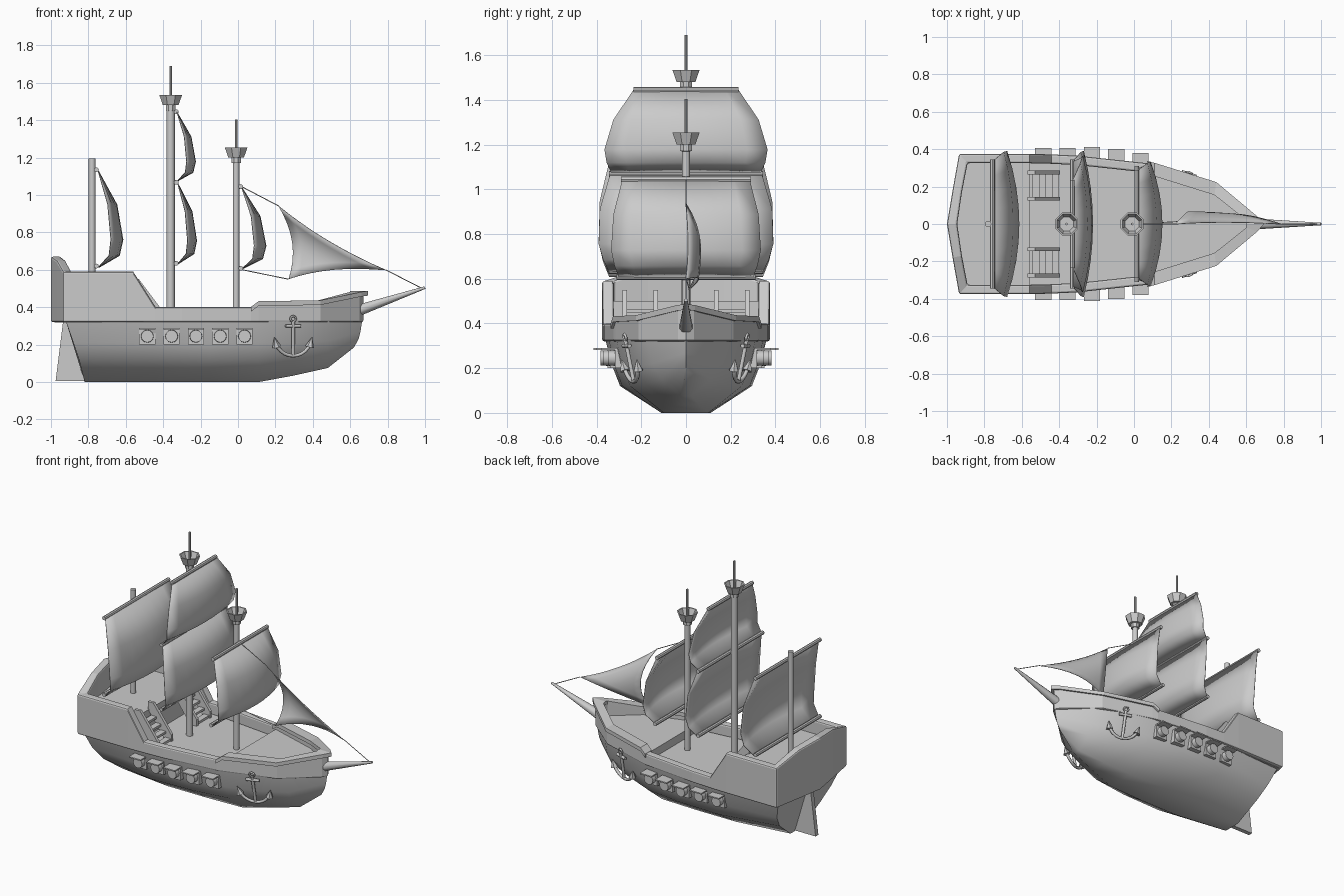
import bpy, bmesh, math
from mathutils import Vector

if "Cube" in bpy.data.objects:
    bpy.data.objects.remove(bpy.data.objects["Cube"])

# ---------- helpers ----------
def finish(name, bm, angle=None):
    bmesh.ops.remove_doubles(bm, verts=bm.verts, dist=0.0005)
    bmesh.ops.recalc_face_normals(bm, faces=bm.faces)
    me = bpy.data.meshes.new(name)
    bm.to_mesh(me)
    bm.free()
    ob = bpy.data.objects.new(name, me)
    bpy.context.collection.objects.link(ob)
    if angle:
        bpy.ops.object.select_all(action='DESELECT')
        ob.select_set(True)
        bpy.context.view_layer.objects.active = ob
        bpy.ops.object.shade_smooth_by_angle(angle=math.radians(angle))
    return ob

def grid(name, rows, angle=None, close_u=False, caps=False, close_v=False):
    """Skin a list of equal-length point rows."""
    bm = bmesh.new()
    vs = [[bm.verts.new(p) for p in r] for r in rows]
    n, m = len(rows), len(rows[0])
    for i in range(n if close_v else n - 1):
        for j in range(m if close_u else m - 1):
            a, b = vs[i], vs[(i + 1) % n]
            k = (j + 1) % m
            bm.faces.new((a[j], a[k], b[k], b[j]))
    if caps:
        bm.faces.new(vs[0])
        bm.faces.new(vs[-1])
    return finish(name, bm, angle)

def prism(name, pts, d0, d1, axis='y'):
    """Extrude an xz outline along y, or an xy outline along z."""
    f = (lambda p, d: (p[0], d, p[1])) if axis == 'y' else (lambda p, d: (p[0], p[1], d))
    return grid(name, [[f(p, d0) for p in pts], [f(p, d1) for p in pts]], close_u=True, caps=True)

def box(name, x0, x1, y0, y1, z0, z1):
    return prism(name, [(x0, z0), (x1, z0), (x1, z1), (x0, z1)], y0, y1)

def tube(name, p, q, r1, r2=None, n=10):
    p, q = Vector(p), Vector(q)
    r2 = r1 if r2 is None else r2
    rot = Vector((0, 0, 1)).rotation_difference(q - p)
    ring = [Vector((math.cos(2 * math.pi * i / n), math.sin(2 * math.pi * i / n), 0)) for i in range(n)]
    return grid(name, [[c + rot @ (v * r) for v in ring] for c, r in ((p, r1), (q, r2))],
                40, close_u=True, caps=True)

# ---------- hull: stations of (x, half width, z) from keel to wale ----------
stations = [
    [(-.82, .06, 0), (-.85, .22, .12), (-.88, .29, .21), (-.92, .335, .325)],
    [(-.45, .11, 0), (-.45, .295, .12), (-.45, .33, .21), (-.45, .36, .325)],
    [(-.15, .11, 0), (-.15, .285, .12), (-.15, .32, .21), (-.15, .345, .325)],
    [(.11, .10, 0), (.11, .25, .12), (.11, .285, .21), (.11, .31, .325)],
    [(.30, .06, .035), (.30, .18, .13), (.30, .225, .21), (.30, .255, .325)],
    [(.48, .025, .075), (.48, .11, .15), (.48, .15, .22), (.48, .175, .325)],
    [(.62, 0, .185), (.645, 0, .23), (.655, 0, .27), (.665, 0, .335)],
]
grid("hull", [s[::-1] + [(x, -y, z) for x, y, z in s] for s in stations], 45, caps=True)

# ---------- bulwark: outer x, y / inner x, y / top z ----------
half = [(-1, 0, -.945, 0, .67), (-.97, .18, -.92, .17, .65), (-.935, .375, -.89, .325, .59),
        (-.56, .375, -.56, .325, .59), (-.44, .372, -.44, .322, .40), (-.3, .365, -.3, .315, .40),
        (.07, .325, .07, .275, .40), (.11, .315, .11, .265, .43), (.44, .212, .43, .165, .435),
        (.65, .035, .60, .025, .478), (.67, 0, .61, 0, .48)]

def both(seq):
    m = [(a, -b, c, -d, z) for a, b, c, d, z in seq if abs(b) > .001]
    return seq + m[::-1]

wall = grid("bulwark", [[(a, b, .32), (a, b, z), (c, d, z), (c, d, .32)] for a, b, c, d, z in both(half)],
            close_u=True, close_v=True)
bev = wall.modifiers.new("round", 'BEVEL')
bev.width, bev.segments, bev.limit_method, bev.angle_limit = .01, 2, 'ANGLE', math.radians(60)

# overhanging fore rail, port to starboard round the bow
fore = [(.07, .337, .07, .265, .402), (.11, .327, .11, .255, .432), (.44, .224, .43, .155, .437),
        (.66, .04, .60, .02, .482), (.695, 0, .60, 0, .487)]
rail = fore + [(a, -b, c, -d, z) for a, b, c, d, z in fore[-2::-1]]
grid("fore_rail", [[(a, b, z - .025), (a, b, z), (c, d, z), (c, d, z - .025)] for a, b, c, d, z in rail],
     close_u=True, caps=True)

# ---------- decks ----------
def deck(name, pts, z0, z1):
    prism(name, pts + [(x, -y) for x, y in pts[::-1]], z0, z1, 'z')

deck("main_deck", [(-.98, .02), (-.92, .35), (-.45, .35), (-.15, .335), (.11, .29), (.44, .185), (.63, .02)], .318, .326)
deck("quarter_deck", [(-.96, .02), (-.91, .34), (-.56, .34)], .32, .5)
deck("fore_deck", [(.09, .285), (.44, .18), (.62, .02)], .32, .38)

# ---------- stairs ----------
for s in (1, -1):
    for y in (.135, .275):
        prism("stair_stringer", [(-.57, .5), (-.57, .55), (-.53, .55), (-.395, .37), (-.395, .32), (-.44, .32)],
              s * y - .01, s * y + .01)
    for i in range(4):
        x = -.545 + .035 * i
        box("stair_tread", x, x + .04, s * .205 - .07, s * .205 + .07, .45 - .04 * i, .465 - .04 * i)

# ---------- rudder and bowsprit ----------
prism("rudder", [(-.975, .005), (-.82, .005), (-.91, .325), (-.935, .325)], -.015, .015)
tube("bowsprit", (.62, 0, .375), (1, 0, .505), .032, .007)

# ---------- gun ports ----------
for s in (1, -1):
    for x, w in ((-.485, 0), (-.355, .002), (-.225, .008), (-.095, -.003), (.035, -.025)):
        w += .405
        box("port_frame", x - .043, x + .043, s * (w - .13), s * (w - .062), .2, .288)
        tube("cannon", (x, s * (w - .12), .245), (x, s * (w - .03), .245), .037, .033, 12)
        box("port_lid", x - .043, x + .043, s * (w - .08), s * w, .282, .29)

# ---------- anchors ----------
for s in (1, -1):
    def on_hull(u, z):
        return Vector((.295 + u, s * (.25 - u * .34 + (z - .22) * .2), z))
    cu = bpy.data.curves.new("anchor", 'CURVE')
    cu.dimensions, cu.bevel_depth, cu.bevel_resolution = '3D', .01, 1
    cu.use_fill_caps = True
    arc = [(.095 * math.cos(a), .235 + .095 * math.sin(a))
           for a in [math.radians(200 + 14 * i) for i in range(11)]]
    eye = [(.015 * math.cos(i * math.pi / 4), .338 + .015 * math.sin(i * math.pi / 4)) for i in range(8)]
    for pts, cyc in ((arc, False), (eye, True), ([(0, .135), (0, .325)], False), ([(-.04, .3), (.04, .3)], False)):
        sp = cu.splines.new('POLY')
        sp.points.add(len(pts) - 1)
        sp.use_cyclic_u = cyc
        for p, q in zip(sp.points, pts):
            p.co = (*on_hull(*q), 1)
            p.radius = .6 if cyc else 1
    bpy.context.collection.objects.link(bpy.data.objects.new("anchor", cu))
    for k in (1, -1):
        tube("anchor_fluke", on_hull(k * .088, .188), on_hull(k * .1, .238), .024, .002, 6)

# ---------- masts with crow's nests ----------
def nest(x, z):
    prof = [(.02, -.03), (.028, -.028), (.028, 0), (.045, 0), (.066, .055), (.057, .055), (.04, .012), (.005, .012)]
    grid("crows_nest", [[(x + r * math.cos(a), r * math.sin(a), z + h) for r, h in prof]
                        for a in [math.pi / 8 + i * math.pi / 4 for i in range(8)]], close_v=True)

for x, z0, z1, r, top in ((-.78, .48, 1.195, .018, 0), (-.36, .32, 1.48, .022, 1.69), (-.01, .32, 1.2, .018, 1.405)):
    tube("mast", (x, 0, z0), (x, 0, z1), r)
    if top:
        nest(x, z1)
        tube("mast_pole", (x, 0, z1), (x, 0, top), .007, n=8)

# ---------- yards and square sails ----------
for x, z, w in ((-.757, 1.135, .345), (-.757, .62, .345), (-.33, 1.445, .235), (-.33, 1.068, .345),
                (-.33, .635, .345), (.015, 1.045, .29), (.015, .608, .31)):
    tube("yard", (x, -w, z), (x, w, z), .013, n=8)
    tube("yard_clamp", (x - .03, 0, z), (x, 0, z), .012, n=8)

def sail(x, zt, zb, widths, bulge):
    rows = []
    for t, b, w in zip((0, .36, .72, .88, 1), (0, .76, 1, .86, .06), widths):
        us = [-1 + i / 4 for i in range(9)]
        rows.append([(x + bulge * b * (.52 + .48 * (1 - u * u)), w * u, zt + (zb - zt) * t) for u in us])
    ob = grid("square_sail", rows, 50)
    ob.modifiers.new("cloth", 'SOLIDIFY').thickness = .004

wide = (.34, .385, .39, .37, .345)
sail(-.752, 1.135, .615, wide, .135)
sail(-.325, 1.065, .635, wide, .102)
sail(-.325, 1.445, 1.075, (.235, .325, .365, .355, .335), .1)
sail(.02, 1.045, .605, (.285, .325, .335, .32, .3), .132)

# ---------- jib sail: bellied triangle with hollow edges ----------
A, B, C = Vector((.22, 0, .94)), Vector((.79, 0, .6)), Vector((.27, .015, .55))
n = 8
bm = bmesh.new()
vs = {}
for i in range(n + 1):
    for j in range(n + 1 - i):
        b, c = i / n, j / n
        a = 1 - b - c
        p = A * a + B * b + C * c
        p += 4 * a * b * Vector((-.02, .01, -.015)) + 4 * a * c * Vector((.045, .06, 0))
        p += 4 * b * c * Vector((-.02, .05, .025))
        vs[i, j] = bm.verts.new(p)
for i in range(n):
    for j in range(n - i):
        bm.faces.new((vs[i, j], vs[i + 1, j], vs[i, j + 1]))
        if i + j < n - 1:
            bm.faces.new((vs[i + 1, j], vs[i + 1, j + 1], vs[i, j + 1]))
finish("jib_sail", bm, 50).modifiers.new("cloth", 'SOLIDIFY').thickness = .004

# ---------- ropes ----------
for p, q in (((0, 0, 1.055), A), ((0, 0, .605), C), (B, (.985, 0, .5))):
    tube("rope", p, q, .0025, n=6)
